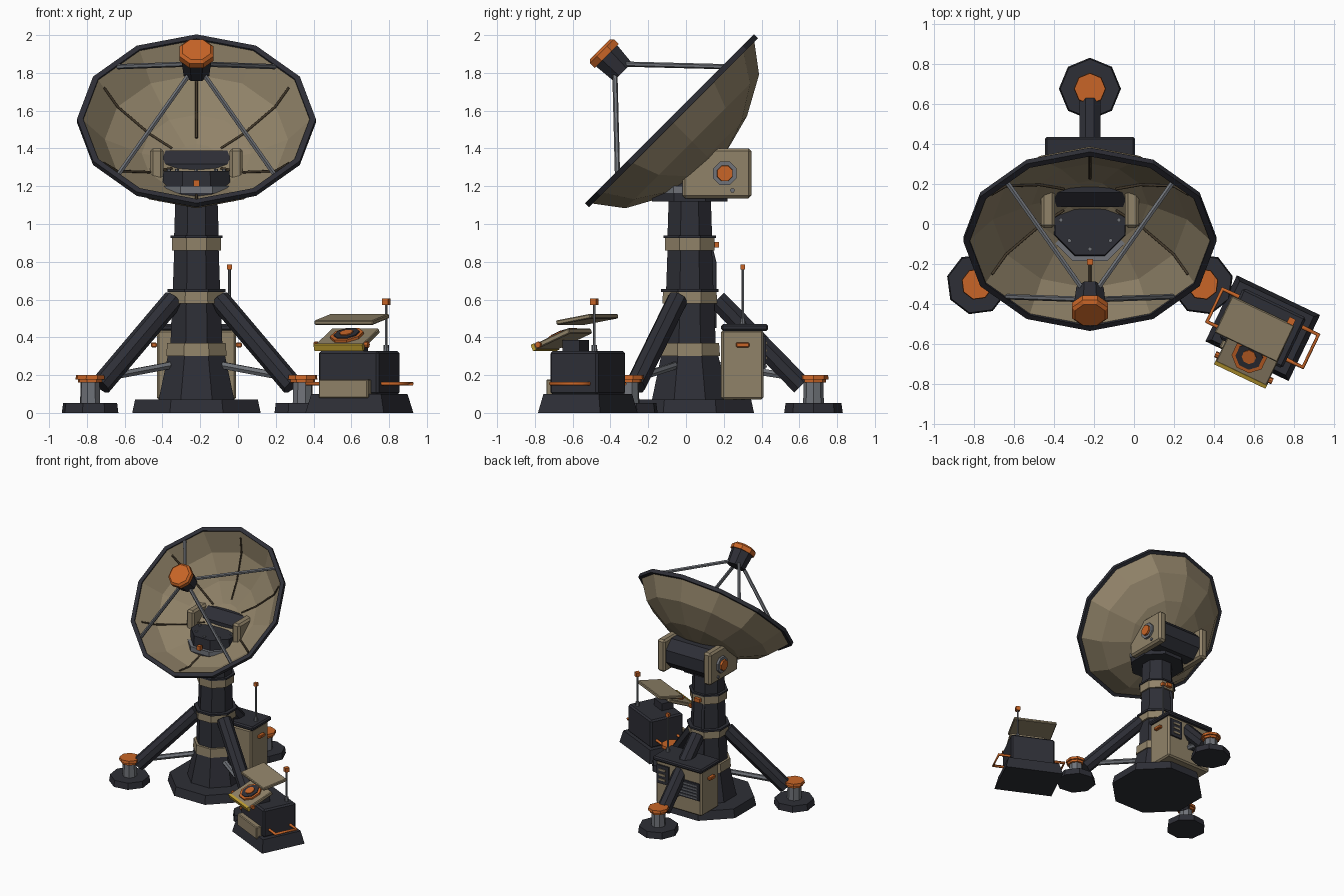
import bpy, bmesh
from math import radians, pi, sin, cos
from mathutils import Matrix, Vector

cube = bpy.data.objects.get("Cube")
if cube:
    bpy.data.objects.remove(cube, do_unlink=True)


def material(name, rgb):
    m = bpy.data.materials.new(name)
    m.use_nodes = True
    m.diffuse_color = (*rgb, 1)
    m.node_tree.nodes["Principled BSDF"].inputs["Base Color"].default_value = (*rgb, 1)
    return m


DARK = material("dark slate", (.027, .028, .037))
TAN = material("sand tan", (.28, .225, .14))
ORANGE = material("safety orange", (.58, .13, .02))
GREY = material("steel grey", (.16, .17, .19))
YELLOW = material("yellow trim", (.52, .34, .03))
BROWN = material("rib brown", (.06, .043, .025))


def T(x, y, z):
    return Matrix.Translation((x, y, z))


def R(deg, axis):
    return Matrix.Rotation(radians(deg), 4, axis)


I = Matrix()


def finish(name, bm, mat, M, bevel=0):
    bmesh.ops.recalc_face_normals(bm, faces=bm.faces)
    me = bpy.data.meshes.new(name)
    bm.to_mesh(me)
    bm.free()
    me.materials.append(mat)
    ob = bpy.data.objects.new(name, me)
    ob.matrix_world = M
    bpy.context.collection.objects.link(ob)
    if bevel:
        b = ob.modifiers.new("edge", 'BEVEL')
        b.width, b.segments = bevel, 1
    return ob


def box(name, size, loc, mat, M=I, bevel=0, taper=1):
    bm = bmesh.new()
    bmesh.ops.create_cube(bm, size=1)
    for v in bm.verts:
        k = taper if v.co.z > 0 else 1
        v.co = Vector((v.co.x * size[0] * k, v.co.y * size[1] * k, v.co.z * size[2]))
    return finish(name, bm, mat, M @ T(*loc), bevel)


def prism(name, r1, r2, z0, z1, mat, M=I, n=8, flat=False, bevel=0):
    """n-sided frustum along z; flat=True takes radii to the face middles."""
    bm = bmesh.new()
    k = 1 / cos(pi / n) if flat else 1
    bmesh.ops.create_cone(bm, cap_ends=True, segments=n, radius1=r1 * k,
                          radius2=r2 * k, depth=z1 - z0)
    turn = R(180 / n, 'Z') if flat else I
    return finish(name, bm, mat, M @ T(0, 0, (z0 + z1) / 2) @ turn, bevel)


def rod(name, a, b, r, mat, M=I, n=6):
    a, b = Vector(a), Vector(b)
    q = (b - a).to_track_quat('Z', 'Y').to_matrix().to_4x4()
    return prism(name, r, r, 0, (b - a).length, mat, M @ Matrix.Translation(a) @ q, n, True)


def tube(name, pts, r, mat, M=I):
    cu = bpy.data.curves.new(name, 'CURVE')
    cu.dimensions, cu.bevel_depth, cu.bevel_resolution = '3D', r, 1
    cu.use_fill_caps = True
    sp = cu.splines.new('POLY')
    sp.points.add(len(pts) - 1)
    for p, c in zip(sp.points, pts):
        p.co = (*c, 1)
    cu.materials.append(mat)
    ob = bpy.data.objects.new(name, cu)
    ob.matrix_world = M
    bpy.context.collection.objects.link(ob)


def lathe(name, profile, mat, M, n):
    bm = bmesh.new()
    vs = [bm.verts.new((r, 0, z)) for r, z in profile]
    es = [bm.edges.new((a, b)) for a, b in zip(vs, vs[1:] + vs[:1])]
    bmesh.ops.spin(bm, geom=vs + es, cent=(0, 0, 0), axis=(0, 0, 1),
                   angle=2 * pi, steps=n)
    bmesh.ops.remove_doubles(bm, verts=bm.verts, dist=.0005)
    return finish(name, bm, mat, M)


# Mast: foundation, pedestal, stacked shafts, bands and collars
MAST = T(-.22, .02, 0)
for name, r1, r2, z0, z1, mat in [
        ("foundation", .34, .325, 0, .07, DARK),
        ("pedestal", .2, .15, .07, .31, DARK),
        ("lower_band", .16, .155, .30, .37, TAN),
        ("lower_shaft", .137, .13, .37, .58, DARK),
        ("middle_band", .145, .142, .58, .64, TAN),
        ("middle_collar", .153, .153, .64, .655, DARK),
        ("middle_shaft", .125, .118, .655, .86, DARK),
        ("upper_band", .13, .13, .86, .925, TAN),
        ("upper_collar", .138, .138, .925, .938, DARK),
        ("upper_shaft", .118, .112, .938, 1.12, DARK),
        ("turntable", .2, .2, 1.12, 1.165, DARK),
        ("turntable_ring", .205, .205, 1.165, 1.2, GREY),
        ("turntable_deck", .18, .175, 1.2, 1.28, DARK)]:
    prism(name, r1, r2, z0, z1, mat, MAST, flat=True)
for i in range(8):
    prism("deck_bolt", .011, .011, 1.28, 1.29, GREY,
          MAST @ R(45 * i, 'Z') @ T(0, -.145, 0), 6)
box("front_beacon", (.03, .03, .035), (-.22, -.19, 1.215), ORANGE)
box("rear_beacon", (.05, .03, .03), (-.22, .16, .89), ORANGE)
tube("mast_conduit", [(-.26, .15, .45), (-.26, .15, .8), (-.26, .13, .88)], .012, DARK)

# Three outrigger legs with foot pads
for i in range(3):
    F = T(-.22, .025, 0) @ R(90 + 120 * i, 'Z')
    P = F @ T(.65, 0, 0)
    rod("leg", (.14, 0, .60), (.585, 0, .145), .052, DARK, F, 8)
    rod("leg_brace", (.14, 0, .255), (.63, 0, .175), .018, GREY, F)
    prism("foot_pad", .155, .148, 0, .052, DARK, P)
    prism("foot_post", .055, .052, .052, .165, GREY, P)
    prism("foot_cap_lower", .066, .066, .16, .178, ORANGE, P)
    prism("foot_cap", .08, .077, .178, .2, ORANGE, P)

# Equipment cabinet behind the mast
box("cabinet", (.42, .225, .37), (-.22, .298, .255), TAN, bevel=.012)
box("cabinet_roof", (.45, .25, .035), (-.22, .31, .452), DARK, bevel=.01)
box("louver_panel", (.2, .014, .14), (-.315, .415, .27), DARK)
for k in range(5):
    box("louver_slat", (.17, .012, .01), (-.315, .423, .22 + .025 * k), GREY)
box("control_panel", (.11, .018, .15), (-.08, .415, .33), DARK)
for k in range(3):
    box("control_row", (.06, .008, .016), (-.08, .425, .29 + .04 * k), TAN)
for s in (-1, 1):
    box("cabinet_handle", (.03, .07, .026), (-.22 + s * .225, .3, .36), ORANGE, bevel=.005)
prism("cabinet_antenna_base", .016, .012, .47, .5, GREY, T(-.045, .3, 0))
rod("cabinet_antenna", (-.045, .3, .47), (-.045, .3, .77), .006, GREY)
box("cabinet_antenna_tip", (.025, .025, .028), (-.045, .3, .772), ORANGE)

# Yoke arms, pivots and elevation drum
AXLE = T(-.22, .206, 1.268) @ R(90, 'Y')
prism("elevation_drum", .12, .12, -.18, .18, DARK, AXLE, flat=True)
for s in (-1, 1):
    box("yoke_arm", (.07, .365, .265), (-.22 + s * .21, .163, 1.268), TAN, bevel=.015)
    A = T(-.22 + s * .245, .206, 1.268) @ R(90 * s, 'Y')
    prism("pivot_ring", .062, .062, 0, .018, GREY, A, flat=True)
    prism("pivot_cap", .043, .04, 0, .035, ORANGE, A, flat=True)
    prism("arm_bolt", .013, .013, 0, .008, GREY, A @ T(-s * -.09 * s * s, .04, 0), 6)

# Faceted dish with rim and ribs
DISH = T(-.22, -.08, 1.55) @ R(45, 'X')
outer = [(.62, 0), (.5, -.16), (.3, -.27), (.12, -.318), (0, -.328)]
inner = [(0, -.308), (.12, -.298), (.29, -.25), (.485, -.145), (.6, 0)]
lathe("dish", outer + inner, TAN, DISH, 12)
lathe("dish_rim", [(.6, -.02), (.632, -.02), (.632, .01), (.6, .01)], DARK, DISH, 12)
for i in range(6):
    tube("dish_rib", [(.15, 0, -.285), (.29, 0, -.245), (.483, 0, -.14), (.565, 0, -.04)],
         .007, BROWN, DISH @ R(90 + 60 * i, 'Z'))

# Feed horn on four struts
prism("feed_body", .068, .08, .36, .49, DARK, DISH, flat=True)
prism("feed_cap", .09, .09, .48, .515, ORANGE, DISH, flat=True)
prism("feed_cap_face", .09, .075, .515, .53, ORANGE, DISH, flat=True)
for sx in (-1, 1):
    for sy in (-1, 1):
        rod("feed_strut", (sx * .02, sy * .02, .4), (sx * .415, sy * .405, -.005),
            .012, GREY, DISH)

# Operator station, turned toward the front left
S = T(.6425, -.52, 0) @ R(-25.5, 'Z')
box("station_base", (.46, .365, .1), (0, 0, .05), DARK, S, taper=.89)
box("station_body", (.35, .28, .23), (0, 0, .212), DARK, S, .012)
box("station_front_box", (.29, .05, .1), (-.01, -.155, .128), TAN, S, .006)
box("console_neck", (.12, .1, .07), (0, -.07, .35), DARK, S)
for s in (-1, 1):
    tube("grab_handle", [(s * .17, -.09, .155), (s * .265, -.09, .155),
                         (s * .265, .09, .155), (s * .17, .09, .155)], .011, ORANGE, S)
box("canopy", (.345, .205, .024), (-.035, -.02, .495), TAN, S @ T(0, 0, 0), .005).matrix_world = \
    S @ T(-.035, -.02, .495) @ R(10, 'X')
C = S @ T(0, -.145, .392) @ R(23, 'X')
box("console_panel", (.28, .22, .028), (0, 0, 0), TAN, C, .005)
box("console_trim", (.285, .02, .036), (0, -.115, 0), YELLOW, C)
prism("dial_ring", .083, .083, .014, .028, ORANGE, C, flat=True)
prism("dial_face", .064, .064, .028, .034, DARK, C, flat=True)
prism("dial_centre", .034, .034, .034, .04, ORANGE, C, flat=True)
for s in (-1, 1):
    rod("console_knob", (s * .138, -.08, 0), (s * .158, -.08, 0), .015, ORANGE, C, 8)
M = T(.785, -.485, 0)
prism("station_antenna_base", .016, .014, .32, .36, GREY, M)
prism("station_antenna", .007, .007, .36, .58, GREY, M, 6)
box("station_antenna_tip", (.034, .034, .034), (0, 0, .588), ORANGE, M @ R(-25.5, 'Z'))
